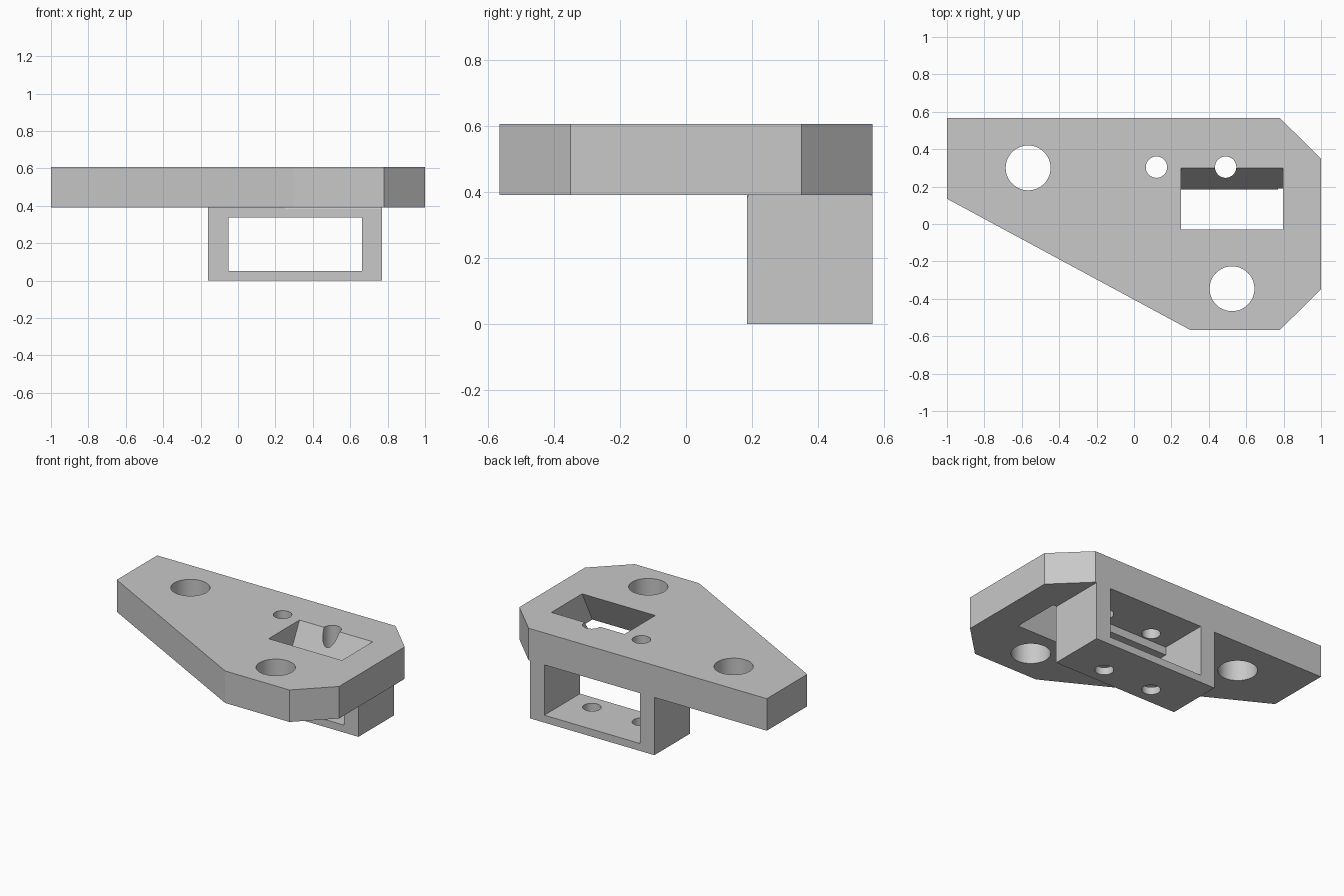
import bpy, bmesh, math
from mathutils import Vector

cube = bpy.data.objects.get("Cube")
if cube:
    bpy.data.objects.remove(cube, do_unlink=True)

grey = bpy.data.materials.new("plain grey")
grey.use_nodes = True
grey.diffuse_color = (0.58, 0.58, 0.58, 1)
grey.node_tree.nodes["Principled BSDF"].inputs["Base Color"].default_value = (0.58, 0.58, 0.58, 1)


def prism(name, outline, z0, z1, shift=0.0):
    """Extrude an outline from z1 down to z0, sliding the lower end along y."""
    bm = bmesh.new()
    top = bm.faces.new([bm.verts.new((x, y, z1)) for x, y in outline])
    ext = bmesh.ops.extrude_face_region(bm, geom=[top])["geom"]
    low = [v for v in ext if isinstance(v, bmesh.types.BMVert)]
    bmesh.ops.translate(bm, verts=low, vec=Vector((0, shift, z0 - z1)))
    bmesh.ops.recalc_face_normals(bm, faces=bm.faces)
    mesh = bpy.data.meshes.new(name)
    bm.to_mesh(mesh)
    bm.free()
    mesh.materials.append(grey)
    obj = bpy.data.objects.new(name, mesh)
    bpy.context.collection.objects.link(obj)
    return obj


def box(x0, x1, y0, y1):
    return [(x0, y0), (x1, y0), (x1, y1), (x0, y1)]


def circle(x, y, r, n=64):
    return [(x + r * math.cos(2 * math.pi * i / n),
             y + r * math.sin(2 * math.pi * i / n)) for i in range(n)]


def combine(target, tool, operation):
    mod = target.modifiers.new(operation.lower(), "BOOLEAN")
    mod.operation = operation
    mod.solver = "EXACT"
    mod.object = tool
    bpy.context.view_layer.objects.active = target
    bpy.ops.object.modifier_apply(modifier=mod.name)
    bpy.data.objects.remove(tool, do_unlink=True)


BOTTOM, TOP = 0.39, 0.606

# Mounting plate with cropped corners
plate = prism("mounting_plate",
              [(-1, 0.566), (-1, 0.135), (0.3, -0.566), (0.78, -0.566),
               (1, -0.35), (1, 0.35), (0.78, 0.566)], BOTTOM, TOP)

# Housing under the back edge, overlapping the plate for a clean join
combine(plate, prism("housing", box(-0.16, 0.77, 0.185, 0.566), 0, 0.5), "UNION")

# Pocket open to the back, and a lower front opening that leaves a lip
combine(plate, prism("pocket", box(-0.052, 0.662, 0.237, 0.8), 0.05, BOTTOM), "DIFFERENCE")
combine(plate, prism("front_opening", box(-0.052, 0.662, 0.1, 0.3), 0.05, 0.336), "DIFFERENCE")

# Slanted slot through the plate
slope = 0.11 / (TOP - BOTTOM)
z_low, z_high = BOTTOM - 0.01, TOP + 0.05
rise = (z_high - TOP) * slope
combine(plate, prism("slot", box(0.25, 0.797, -0.03 + rise, 0.299 + rise),
                     z_low, z_high, (z_low - z_high) * slope), "DIFFERENCE")

# Large bolt holes, then small holes that also pass through the housing floor
for x, y, r in [(-0.566, 0.3, 0.12), (0.524, -0.346, 0.12),
                (0.12, 0.304, 0.057), (0.49, 0.304, 0.057)]:
    combine(plate, prism("hole", circle(x, y, r), -0.1, 0.7), "DIFFERENCE")

plate.name = "bracket_body"
bpy.ops.object.select_all(action="DESELECT")
plate.select_set(True)
bpy.context.view_layer.objects.active = plate
bpy.ops.object.shade_smooth_by_angle(angle=math.radians(20))
